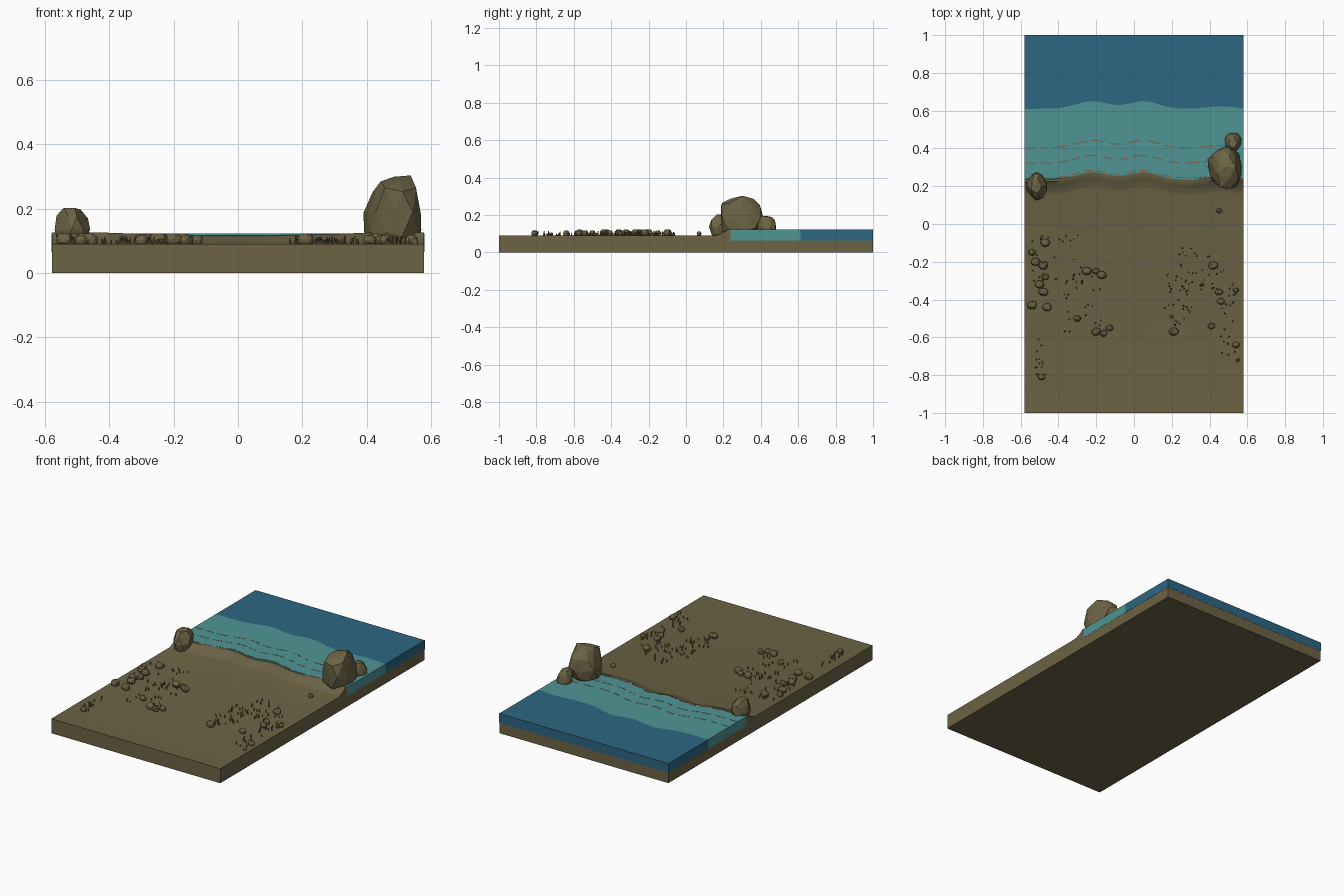
import bpy, bmesh, math, random
from mathutils import Vector

rng = random.Random(7)
if "Cube" in bpy.data.objects:
    bpy.data.objects.remove(bpy.data.objects["Cube"], do_unlink=True)

HALF_W, GROUND, WATER = 0.58, 0.09, 0.122


def material(name, r, g, b):
    m = bpy.data.materials.new(name)
    m.use_nodes = True
    m.diffuse_color = (r, g, b, 1)
    m.node_tree.nodes["Principled BSDF"].inputs["Base Color"].default_value = (r, g, b, 1)
    return m


sand = material("sand", 0.15, 0.125, 0.059)
stone = material("stone", 0.15, 0.125, 0.059)
shallow = material("shallow_water", 0.08, 0.30, 0.30)
deep = material("deep_water", 0.026, 0.135, 0.225)
ripple = material("ripple_brown", 0.2, 0.11, 0.05)


def finish(name, bm, mat):
    bmesh.ops.recalc_face_normals(bm, faces=bm.faces)
    mesh = bpy.data.meshes.new(name)
    bm.to_mesh(mesh)
    bm.free()
    mesh.materials.append(mat)
    obj = bpy.data.objects.new(name, mesh)
    bpy.context.collection.objects.link(obj)
    return obj


def shore(x):
    """Wavy shoreline: two bumps in the middle, a dip on the right."""
    bump = lambda c, w, h: h * math.exp(-((x - c) / w) ** 2)
    return 0.235 + bump(-0.22, 0.12, 0.04) + bump(0.05, 0.11, 0.04) + bump(0.46, 0.1, 0.013)


def loft(bm, section, x0, x1, steps):
    """Sweep a y-z section along x and cap both ends."""
    rings = []
    for i in range(steps + 1):
        x = x0 + (x1 - x0) * i / steps
        rings.append([bm.verts.new((x, y, z)) for y, z in section(x)])
    n = len(rings[0])
    for a, b in zip(rings, rings[1:]):
        for j in range(n):
            k = (j + 1) % n
            bm.faces.new((a[j], a[k], b[k], b[j]))
    bm.faces.new(rings[0])
    bm.faces.new(rings[-1][::-1])


def slab(name, section, mat, half):
    bm = bmesh.new()
    loft(bm, section, -half, half, 48)
    return finish(name, bm, mat)


# Sand block with a low bank along the water
def ground_section(x):
    s = shore(x)
    crest = 0.116 + 0.009 * min(1, (x / 0.4) ** 2)
    return [(-1, 0), (-1, GROUND), (s - 0.085, GROUND), (s - 0.07, 0.093),
            (s - 0.035, 0.108), (s - 0.012, crest), (s, crest), (s + 0.03, GROUND),
            (0.999, GROUND), (0.999, 0)]


def band(start, end, low, high):
    return lambda x: [(start(x), low), (end(x), low), (end(x), high), (start(x), high)]


ground = slab("sand_ground", ground_section, sand, HALF_W - 0.001)
bpy.ops.object.select_all(action="DESELECT")
ground.select_set(True)
bpy.context.view_layer.objects.active = ground
bpy.ops.object.shade_smooth_by_angle(angle=math.radians(35))

# Two bands of water
drop_off = lambda x: shore(x) + 0.375
slab("shallow_water", band(shore, drop_off, 0.065, WATER), shallow, HALF_W)
slab("deep_water", band(drop_off, lambda x: 1, 0.065, WATER), deep, HALF_W)

# Broken ripple lines following the shore
bm = bmesh.new()
for offset in (0.006, 0.085, 0.165):
    x = -HALF_W + 0.01
    while x < HALF_W - 0.08:
        length = rng.uniform(0.04, 0.08)
        line = lambda t, o=offset: shore(t) + o
        edge = lambda t, o=offset: shore(t) + o + 0.005
        loft(bm, band(line, edge, WATER - 0.001, WATER + 0.001), x, x + length, 4)
        x += length + rng.uniform(0.015, 0.04)
finish("ripple_lines", bm, ripple)


def add_rock(bm, center, size, cuts, detail=2):
    """Sphere flattened by random planes, fitted to a box standing at center."""
    verts = bmesh.ops.create_icosphere(bm, subdivisions=detail, radius=1)["verts"]
    planes = [Vector((0, 0, 1)), Vector((0, 0, -1))]
    planes += [Vector([rng.gauss(0, 1) for _ in range(3)]).normalized() for _ in range(cuts)]
    for n in planes:
        d = rng.uniform(0.74, 0.88)
        for v in verts:
            v.co -= n * max(0, v.co.dot(n) - d)
    for axis in range(3):
        values = [v.co[axis] for v in verts]
        low, high = min(values), max(values)
        for v in verts:
            t = (v.co[axis] - low) / (high - low)
            v.co[axis] = center[axis] + size[axis] * (t - (0.5 if axis < 2 else 0))


# Boulders at the waterline
for name, center, size in (
        ("right_boulder", (0.48, 0.3, 0.075), (0.18, 0.225, 0.228)),
        ("right_small_boulder", (0.525, 0.43, 0.08), (0.09, 0.105, 0.115)),
        ("left_boulder", (-0.515, 0.198, 0.07), (0.11, 0.15, 0.132))):
    bm = bmesh.new()
    add_rock(bm, center, size, 14)
    finish(name, bm, stone)

# Pebbles: x, y, width in hundredths
pebbles = [(-47, -10, 5), (-54, -15, 4), (-52, -20, 5), (-48, -22, 5), (-47, -28, 4),
           (-50, -32, 5), (-48, -36, 5), (-54, -43, 5), (-46, -44, 5), (-25, -25, 5),
           (-20, -25, 4), (-17, -27, 5), (-30, -50, 4), (-20, -57, 5), (-16, -58, 4),
           (-13, -55, 4), (-49, -81, 4), (45, 7, 3), (42, -22, 5), (54, -35, 3),
           (45, -36, 4), (46, -41, 4), (41, -54, 4), (21, -57, 5), (54, -64, 4),
           (55, -72, 2), (36, -32, 2), (20, -49, 2)]
bm = bmesh.new()
for px, py, w in pebbles:
    w /= 100
    add_rock(bm, (px / 100, py / 100, GROUND - 0.004), (w, w * 0.85, 0.012 + w * 0.5), 5)
finish("pebbles", bm, stone)

# Small upright sprigs in patches on either side
bm = bmesh.new()
patches = [(-0.4, -0.2, 0.14, 0.14, 34), (-0.27, -0.42, 0.1, 0.16, 22), (-0.49, -0.7, 0.03, 0.1, 12),
           (0.24, -0.42, 0.08, 0.16, 34), (0.36, -0.24, 0.12, 0.12, 30), (0.5, -0.5, 0.04, 0.2, 22)]
for cx, cy, rx, ry, count in patches:
    for _ in range(count):
        x = max(-0.56, min(0.56, cx + rx * rng.uniform(-1, 1)))
        y = cy + ry * rng.uniform(-1, 1)
        height = rng.uniform(0.012, 0.028)
        tip = bmesh.ops.create_cone(bm, segments=4, radius1=rng.uniform(0.003, 0.006),
                                    radius2=0.001, depth=height, cap_ends=True)["verts"]
        lean = Vector((rng.uniform(-1, 1), rng.uniform(-1, 1), 0)) * 0.3
        for v in tip:
            v.co += lean * v.co.z + Vector((x, y, GROUND + height / 2 - 0.001))
finish("sprigs", bm, sand)
